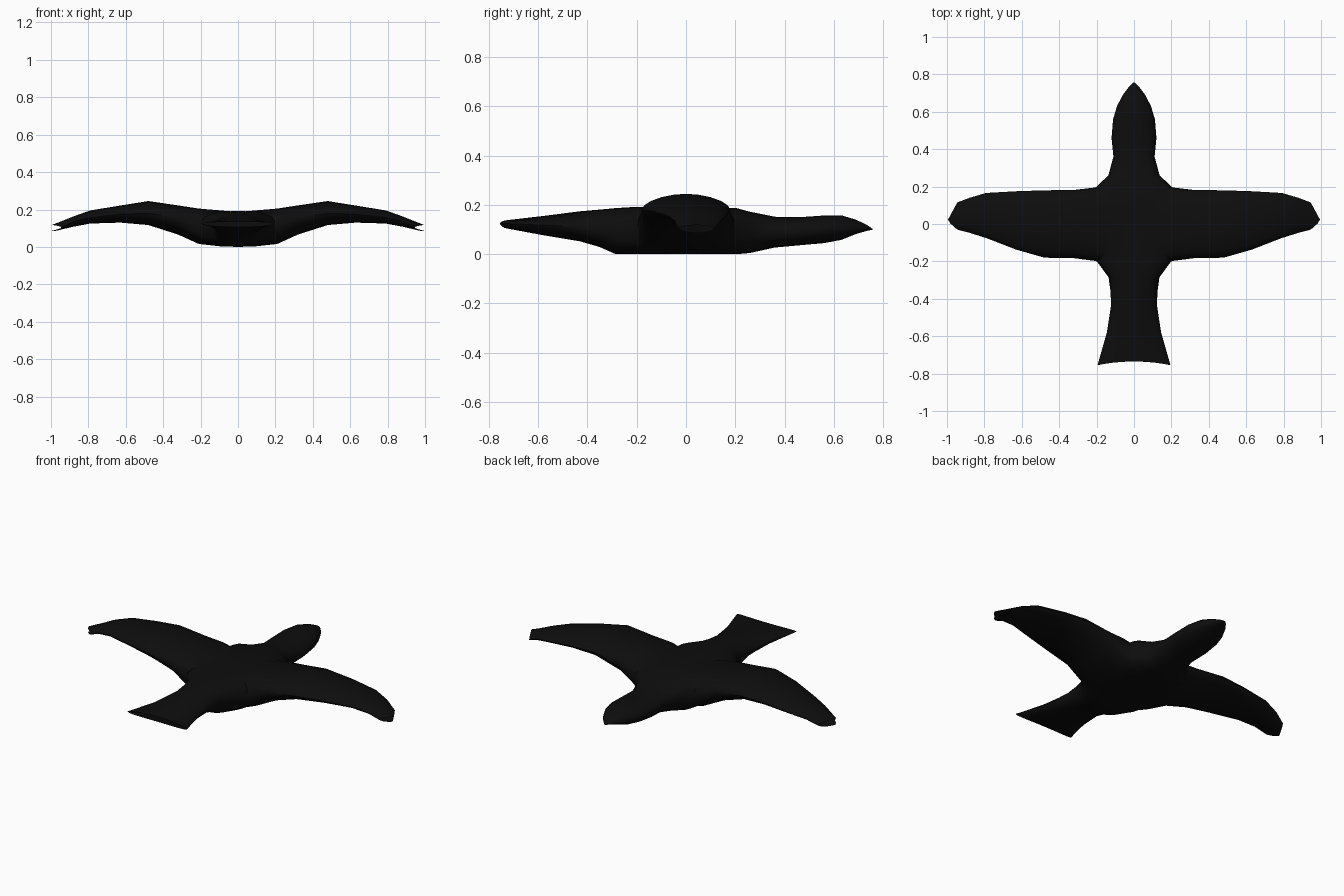
import bpy, bmesh, math

if "Cube" in bpy.data.objects:
    bpy.data.objects.remove(bpy.data.objects["Cube"])

N = 20  # points around each cross-section

# Section: distance, side min, side max, bottom z, edge z, top z, roundness
ROOT = (0, -.2, .2, 0, .10, .187, 3.2)
WING = [(.21, -.197, .195, .016, .115, .205, 2.8),
        (.32, -.183, .182, .066, .155, .222, 2.1),
        (.48, -.18, .18, .117, .18, .245, 1.8),
        (.63, -.137, .175, .13, .175, .221, 1.8),
        (.79, -.075, .166, .125, .157, .195, 1.8),
        (.88, -.047, .14, .108, .137, .163, 1.8),
        (.945, -.03, .115, .085, .105, .118, 1.8)]
HEAD = [(.205, -.195, .195, 0, .10, .187, 3.0),
        (.26, -.137, .137, .005, .095, .172, 2.6),
        (.36, -.11, .11, .027, .09, .152, 2.2),
        (.46, -.12, .12, .036, .092, .15, 2.0),
        (.56, -.112, .112, .045, .1, .157, 2.0),
        (.63, -.091, .091, .058, .103, .158, 2.0),
        (.69, -.06, .06, .082, .104, .14, 2.0),
        (.735, -.026, .026, .095, .103, .118, 2.0),
        (.757, -.003, .003, .099, .101, .103, 2.0)]
TAIL = [(.205, -.195, .195, 0, .10, .192, 3.0),
        (.285, -.136, .136, 0, .1, .187, 2.6),
        (.35, -.127, .127, .029, .107, .181, 2.2),
        (.43, -.122, .122, .052, .11, .174, 2.0),
        (.58, -.145, .145, .077, .118, .155, 2.0),
        (.735, -.195, .195, .106, .125, .137, 2.0)]

bm = bmesh.new()


def ring(sec, place, root=False, wing_tip=False, tail_tip=False):
    d, lo, hi, zb, ze, zt, n = sec
    verts = []
    for i in range(N):
        a = 2 * math.pi * i / N
        ca, sa = math.cos(a), math.sin(a)
        u = math.copysign(abs(ca) ** (2 / n), ca) if abs(ca) > 1e-6 else 0
        v = abs(sa) ** (2 / n) if abs(sa) > 1e-6 else 0
        c = (lo + hi) / 2 + u * (hi - lo) / 2
        z = ze + v * ((zt - ze) if sa > 0 else (zb - ze))
        dist = d
        if root:
            dist = abs(c)                 # mitred joint shared by the four arms
        if wing_tip:
            dist += .053 * max(0, 1 - abs(u + .35) / (1.35 if u > -.35 else .65))
        if tail_tip:
            dist += .02 * u * u           # concave tail end
        x, y = place(dist, c)
        verts.append(bm.verts.new((x, y, z)))
    return verts


def arm(sections, place, kind):
    rings = [ring(ROOT, place, root=True)]
    for k, s in enumerate(sections):
        last = k == len(sections) - 1
        rings.append(ring(s, place, False, last and kind == "wing",
                          last and kind == "tail"))
    for r0, r1 in zip(rings, rings[1:]):
        for i in range(N):
            j = (i + 1) % N
            bm.faces.new((r0[i], r0[j], r1[j], r1[i]))
    if kind == "head":
        bm.faces.new(rings[-1])
    elif kind == "tail":                  # strip cap between top and bottom
        r = rings[-1]
        for i in range(N // 2):
            quad = [r[i], r[i + 1], r[(N - i - 1) % N], r[(N - i) % N]]
            bm.faces.new(list(dict.fromkeys(quad)))


# Wings (hollow, open at the tips), head and tail
for side in (1, -1):
    arm(WING, lambda d, c, s=side: (d * s, c), "wing")
arm(HEAD, lambda d, c: (c, d), "head")
arm(TAIL, lambda d, c: (c, -d), "tail")

bmesh.ops.remove_doubles(bm, verts=bm.verts, dist=.0005)
bmesh.ops.recalc_face_normals(bm, faces=bm.faces)

mesh = bpy.data.meshes.new("bird_body")
bm.to_mesh(mesh)
bm.free()
bird = bpy.data.objects.new("bird_body", mesh)
bpy.context.collection.objects.link(bird)

black = bpy.data.materials.new("black_feathers")
black.diffuse_color = (.004, .004, .004, 1)
black.use_nodes = True
black.node_tree.nodes["Principled BSDF"].inputs["Base Color"].default_value = black.diffuse_color
mesh.materials.append(black)

bpy.context.view_layer.objects.active = bird
bird.select_set(True)
bpy.ops.object.shade_smooth_by_angle(angle=math.radians(40))
